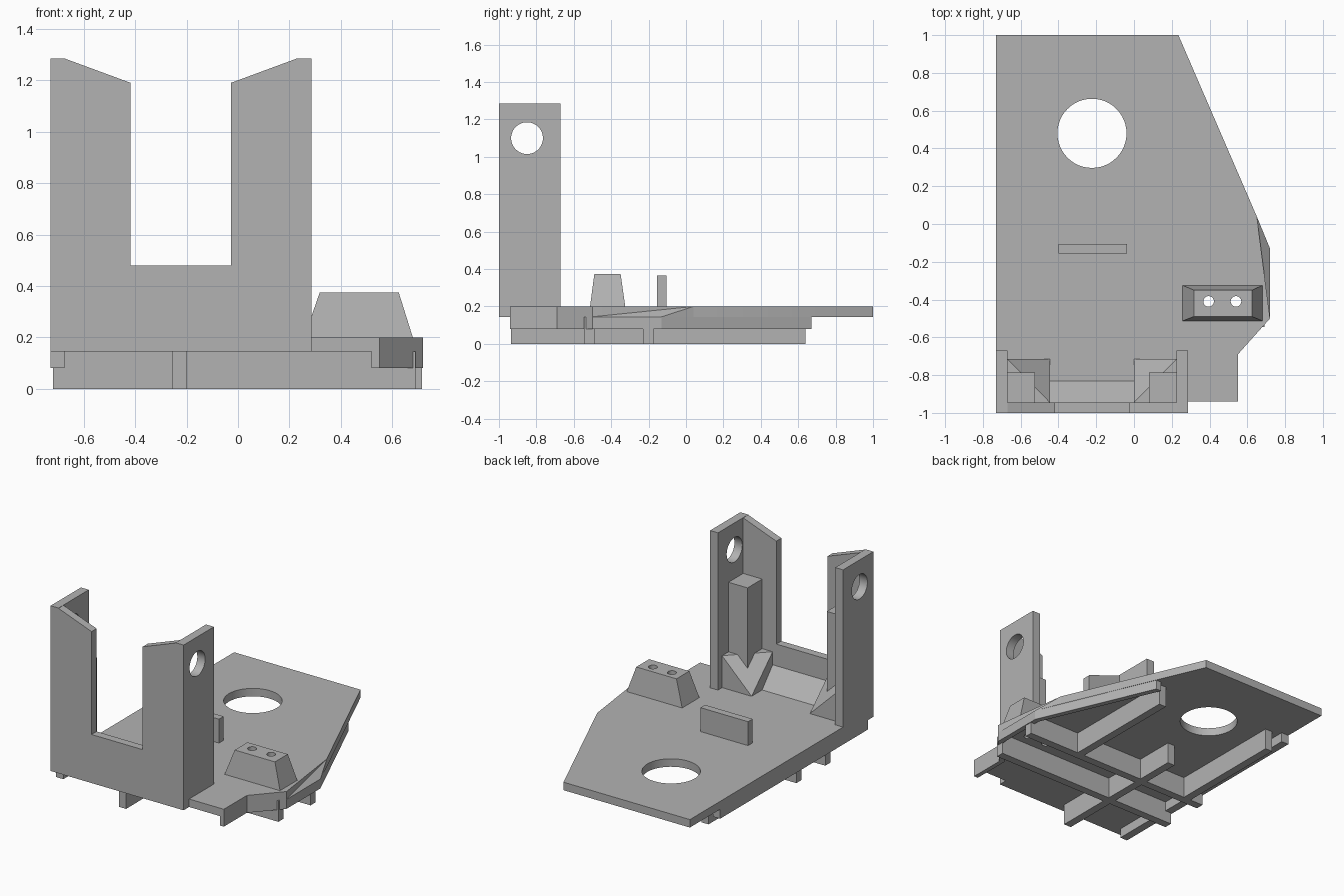
import bpy, bmesh, math
from mathutils import Vector

cube = bpy.data.objects.get("Cube")
if cube:
    bpy.data.objects.remove(cube, do_unlink=True)

grey = bpy.data.materials.new("plain grey")
grey.use_nodes = True
grey.diffuse_color = (0.45, 0.45, 0.45, 1)
grey.node_tree.nodes["Principled BSDF"].inputs["Base Color"].default_value = grey.diffuse_color


def finish(bm, name):
    bmesh.ops.recalc_face_normals(bm, faces=bm.faces)
    mesh = bpy.data.meshes.new(name)
    bm.to_mesh(mesh)
    bm.free()
    mesh.materials.append(grey)
    obj = bpy.data.objects.new(name, mesh)
    bpy.context.collection.objects.link(obj)
    return obj


def prism(name, outline, axis, lo, hi):
    """Extrude a 2D outline along x, y or z."""
    place = {"x": lambda a, b, h: (h, a, b),
             "y": lambda a, b, h: (a, h, b),
             "z": lambda a, b, h: (a, b, h)}[axis]
    bm = bmesh.new()
    face = bm.faces.new([bm.verts.new(place(a, b, lo)) for a, b in outline])
    top = bmesh.ops.extrude_face_region(bm, geom=[face])["geom"]
    bmesh.ops.translate(bm, vec=Vector(place(0, 0, hi - lo)),
                        verts=[v for v in top if isinstance(v, bmesh.types.BMVert)])
    return finish(bm, name)


def box(name, x0, x1, y0, y1, z0, z1):
    x0, x1 = sorted((x0, x1))
    return prism(name, [(x0, y0), (x1, y0), (x1, y1), (x0, y1)], "z", z0, z1)


def hull(name, points):
    bm = bmesh.new()
    for p in points:
        bm.verts.new(p)
    bmesh.ops.convex_hull(bm, input=bm.verts)
    bmesh.ops.dissolve_limit(bm, angle_limit=0.01, verts=bm.verts, edges=bm.edges)
    return finish(bm, name)


def drill(obj, a, b, radius, axis):
    """Cut a round hole right through an object."""
    ring = [(a + radius * math.cos(i * math.tau / 48), b + radius * math.sin(i * math.tau / 48))
            for i in range(48)]
    cutter = prism("cutter", ring, axis, -3, 3)
    cutter.hide_render = True
    mod = obj.modifiers.new("hole", "BOOLEAN")
    mod.operation, mod.solver, mod.object = "DIFFERENCE", "EXACT", cutter
    bpy.ops.object.select_all(action="DESELECT")
    obj.select_set(True)
    bpy.context.view_layer.objects.active = obj
    bpy.ops.object.modifier_apply(modifier="hole")
    bpy.data.objects.remove(cutter, do_unlink=True)
    bpy.ops.object.shade_smooth_by_angle(angle=math.radians(20))


FLOOR, UNDER, RIM = 0.2, 0.145, 0.08
MID = -0.2225  # centre line of the upright bracket

# Base plate with its holes
plate = prism("base_plate", [(-0.73, -0.95), (0.285, -0.95), (0.285, -0.94), (0.55, -0.94),
                             (0.55, -0.69), (0.72, -0.5), (0.65, 0.04), (0.235, 1), (-0.73, 1)],
              "z", UNDER, FLOOR)
drill(plate, MID, 0.48, 0.183, "z")

# Sloping facet on the plate's left edge
hull("edge_facet", [(0.65, 0.04, FLOOR), (0.65, 0.04, UNDER),
                    (0.72, -0.13, UNDER), (0.72, -0.5, UNDER)])

# Rims below the plate edges
prism("left_rim", [(0.52, -0.94), (0.55, -0.94), (0.55, -0.69), (0.72, -0.5), (0.72, -0.13),
                   (0.375, 0.67), (0.335, 0.67), (0.685, -0.14), (0.685, -0.48), (0.52, -0.67)],
      "z", RIM, UNDER)
box("right_rim", -0.73, -0.675, -0.94, 0.67, RIM, UNDER)

# Underside ribs
box("cross_rib_front", -0.72, 0.69, -0.545, -0.49, 0, UNDER)
box("cross_rib_back", -0.72, 0.715, -0.23, -0.175, 0, UNDER)
box("long_rib_middle", -0.255, -0.2, -0.935, 0.1, 0, UNDER)
box("long_rib_right", -0.62, -0.565, -0.2, 0.64, 0, UNDER)
box("long_rib_left", 0.27, 0.325, -0.2, 0.64, 0, UNDER)

# Front wall of the bracket with its wide notch
half = [(0.5075, UNDER), (0.5075, 1.285), (0.4525, 1.285), (0.195, 1.19), (0.195, 0.48)]
prism("front_wall", [(MID + d, z) for d, z in half] + [(MID - d, z) for d, z in reversed(half)],
      "y", -1, -0.945)

# Bracket sides, posts and corner gussets, mirrored about the centre line
for side, s in (("left", 1), ("right", -1)):
    wall = box(side + "_side_wall", MID + s * 0.4475, MID + s * 0.5075, -1, -0.67, UNDER, 1.285)
    drill(wall, -0.85, 1.1, 0.085, "x")
    box(side + "_post", MID + s * 0.3025, MID + s * 0.4475, -0.945, -0.785, FLOOR, 0.9)
    inner, outer, front, back, high = MID + s * 0.2225, MID + s * 0.4475, -0.945, -0.715, 0.42
    hull(side + "_gusset", [(inner, front, FLOOR), (outer, front, FLOOR), (outer, back, FLOOR),
                            (inner, back, FLOOR), (inner, front, high), (outer, front, high),
                            (outer, back, high)])

# Ramp behind the front wall
prism("wall_ramp", [(-0.945, FLOOR), (-0.83, FLOOR), (-0.945, 0.33)], "x", -0.445, 0)

# Upright tab
box("tab", -0.4, -0.037, -0.155, -0.105, FLOOR, 0.365)

# Tapered block with two holes through block and plate
block = hull("tapered_block", [(x, y, FLOOR) for x in (0.257, 0.68) for y in (-0.513, -0.325)]
             + [(x, y, 0.375) for x in (0.318, 0.625) for y in (-0.49, -0.35)])
for part in (block, plate):
    for x in (0.395, 0.54):
        drill(part, x, -0.41, 0.028, "z")
